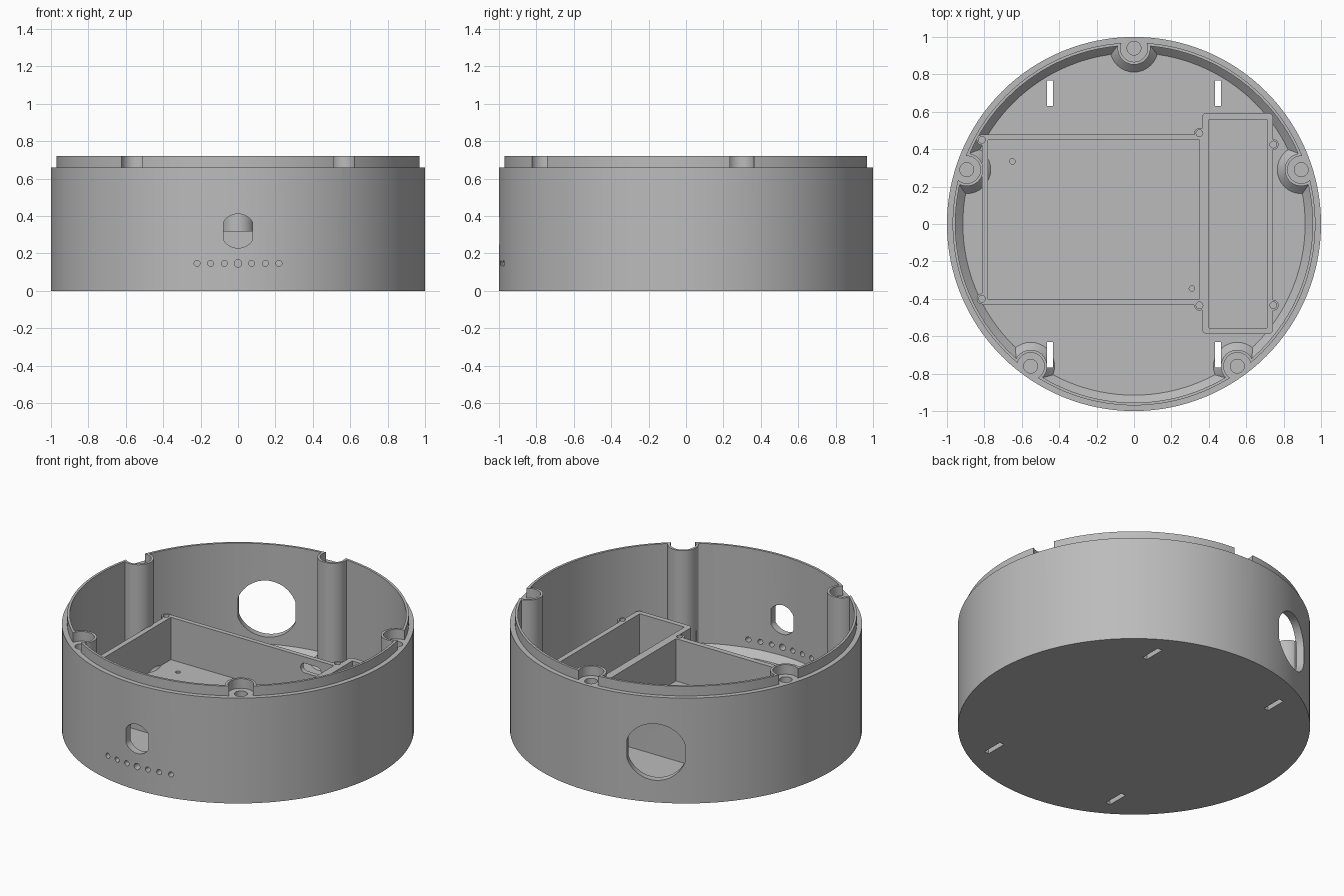
import bpy, bmesh, math
from mathutils import Matrix

cube = bpy.data.objects.get("Cube")
if cube:
    bpy.data.objects.remove(cube, do_unlink=True)

grey = bpy.data.materials.new("plain grey")
grey.use_nodes = True
COLOUR = (0.5, 0.5, 0.5, 1)
grey.diffuse_color = COLOUR
grey.node_tree.nodes["Principled BSDF"].inputs["Base Color"].default_value = COLOUR

FLOOR, RIM, TOP = 0.055, 0.66, 0.72      # floor top, wall top, lip top
WALL_IN, CHAMFER = 0.955, 0.04           # inner wall radius, floor chamfer
BOSS_R, BOSS_AT = 0.088, 0.94
TRAY_TOP = 0.32


def make(name, bm):
    bmesh.ops.recalc_face_normals(bm, faces=bm.faces)
    mesh = bpy.data.meshes.new(name)
    bm.to_mesh(mesh)
    bm.free()
    mesh.materials.append(grey)
    obj = bpy.data.objects.new(name, mesh)
    bpy.context.collection.objects.link(obj)
    return obj


def stack(name, rings, x=0, y=0, sides=32):
    """Turned solid from (radius, z) rings."""
    bm = bmesh.new()
    loops = []
    for r, z in rings:
        loops.append([bm.verts.new((x + r * math.cos(a), y + r * math.sin(a), z))
                      for a in (2 * math.pi * i / sides for i in range(sides))])
    for low, high in zip(loops, loops[1:]):
        for i in range(sides):
            j = (i + 1) % sides
            bm.faces.new((low[i], low[j], high[j], high[i]))
    bm.faces.new(loops[0])
    bm.faces.new(loops[-1])
    return make(name, bm)


def prism(name, outline, z0, z1, matrix=None):
    """Flat outline extruded from z0 to z1, then placed."""
    bm = bmesh.new()
    face = bm.faces.new([bm.verts.new((x, y, z0)) for x, y in outline])
    side = bmesh.ops.extrude_face_region(bm, geom=[face])["geom"]
    bmesh.ops.translate(bm, vec=(0, 0, z1 - z0),
                        verts=[v for v in side if isinstance(v, bmesh.types.BMVert)])
    if matrix:
        bm.transform(matrix)
    return make(name, bm)


def rounded(x0, x1, y0, y1, r=0.0):
    """Rectangle outline, with rounded corners when r is set."""
    corners = ((x1, y1, -1, -1), (x0, y1, 1, -1), (x0, y0, 1, 1), (x1, y0, -1, 1))
    points = []
    for k, (x, y, sx, sy) in enumerate(corners):
        steps = 6 if r else 0
        for i in range(steps + 1):
            a = math.pi / 2 * (k + i / max(steps, 1))
            points.append((x + r * (sx + math.cos(a)), y + r * (sy + math.sin(a)))
                          if r else (x, y))
    return points


def clipped_circle(r, half_width, sides=48):
    """Circle with flat left and right sides."""
    turn = [2 * math.pi * (i + 0.5) / sides for i in range(sides)]
    return [(max(-half_width, min(half_width, r * math.cos(a))), r * math.sin(a))
            for a in turn]


def boolean(target, tool, operation="DIFFERENCE"):
    mod = target.modifiers.new("cut", "BOOLEAN")
    mod.operation, mod.solver, mod.object = operation, "EXACT", tool
    bpy.context.view_layer.update()
    mesh = bpy.data.meshes.new_from_object(
        target.evaluated_get(bpy.context.evaluated_depsgraph_get()))
    target.modifiers.clear()
    target.data = mesh
    bpy.data.objects.remove(tool, do_unlink=True)


def outward(angle, x=0, z=0):
    """Local z points out from the axis at this angle, local y points up."""
    return (Matrix.Rotation(math.radians(angle + 90), 4, "Z")
            @ Matrix.Translation((x, 0, z)) @ Matrix.Rotation(math.pi / 2, 4, "X"))


# Round shell with a stepped lip
shell = stack("round_shell", [(1, 0), (1, RIM), (0.97, RIM), (0.97, TOP)], sides=128)

# Hollow, leaving five flared screw bosses on the wall
hollow = stack("hollow", [(WALL_IN - CHAMFER, FLOOR), (WALL_IN, FLOOR + CHAMFER),
                          (WALL_IN, 1)], sides=128)
bosses = [(BOSS_AT * math.cos(a), BOSS_AT * math.sin(a))
          for a in (math.radians(90 + 72 * i) for i in range(5))]
for x, y in bosses:
    boolean(hollow, stack("boss", [(BOSS_R + CHAMFER + FLOOR, 0),
                                   (BOSS_R, FLOOR + CHAMFER), (BOSS_R, 1.1)], x, y))
boolean(shell, hollow)

# Notches in the lip and screw holes in the bosses
for x, y in bosses:
    boolean(shell, stack("notch", [(0.073, RIM), (0.073, 1)], x, y))
    boolean(shell, stack("screw_hole", [(0.037, 0.3), (0.037, 0.8)], x, y))

# Front socket, large rear socket and the row of small front holes
boolean(shell, prism("socket", clipped_circle(0.091, 0.078), 0.85, 1.1,
                     outward(-90, z=0.32)))
boolean(shell, prism("rear_socket", clipped_circle(0.177, 0.167), 0.8, 1.1,
                     outward(115, z=0.315)))
for i in range(-3, 4):
    r = 0.016 if i else 0.02
    boolean(shell, prism("small_hole", clipped_circle(r, r, 16), 0.85, 1.1,
                         outward(-90, x=0.073 * i, z=0.147)))

# Strap slots through the floor, and two shallow pin holes
for sx in (-1, 1):
    for sy in (-1, 1):
        x, y = 0.45 * sx, 0.698 * sy
        boolean(shell, prism("slot", rounded(x - 0.016, x + 0.016, y - 0.068, y + 0.068),
                             -0.1, 0.2))
for x, y in ((-0.65, 0.335), (0.31, -0.345)):
    boolean(shell, stack("pin_hole", [(0.015, 0.03), (0.015, 0.2)], x, y, 16))

# Wide tray and narrow tray standing on the floor
wide = prism("wide_tray", rounded(-0.813, 0.38, -0.433, 0.478), 0.04, TRAY_TOP)
narrow = prism("narrow_tray", rounded(0.364, 0.743, -0.588, 0.594, 0.025), 0.04, TRAY_TOP)
boolean(wide, narrow, "UNION")
trays = wide
trays.name = "trays"

# Screw posts at the tray corners
posts = [(-0.813, 0.45), (-0.813, -0.4), (0.35, 0.485), (0.35, -0.435),
         (0.745, 0.425), (0.745, -0.435)]
for x, y in posts:
    boolean(trays, stack("post", [(0.028, 0.04), (0.028, TRAY_TOP)], x, y, 24), "UNION")
for outline in (rounded(-0.78, 0.35, -0.4, 0.449), rounded(0.4, 0.71, -0.556, 0.56)):
    boolean(trays, prism("tray_space", outline, 0, 0.5))
for x, y in posts:
    boolean(trays, stack("post_hole", [(0.018, 0.15), (0.018, 0.5)], x, y, 16))

# Cable slot in the back wall of the wide tray
boolean(trays, prism("cable_slot", rounded(-0.07, 0.07, -0.03, 0.03, 0.028), 0.4, 0.55,
                     outward(90, x=-0.19, z=0.25)))

# Smooth round walls, keep edges sharp
for obj in (shell, trays):
    bpy.ops.object.select_all(action="DESELECT")
    obj.select_set(True)
    bpy.context.view_layer.objects.active = obj
    bpy.ops.object.shade_smooth_by_angle(angle=math.radians(30))
